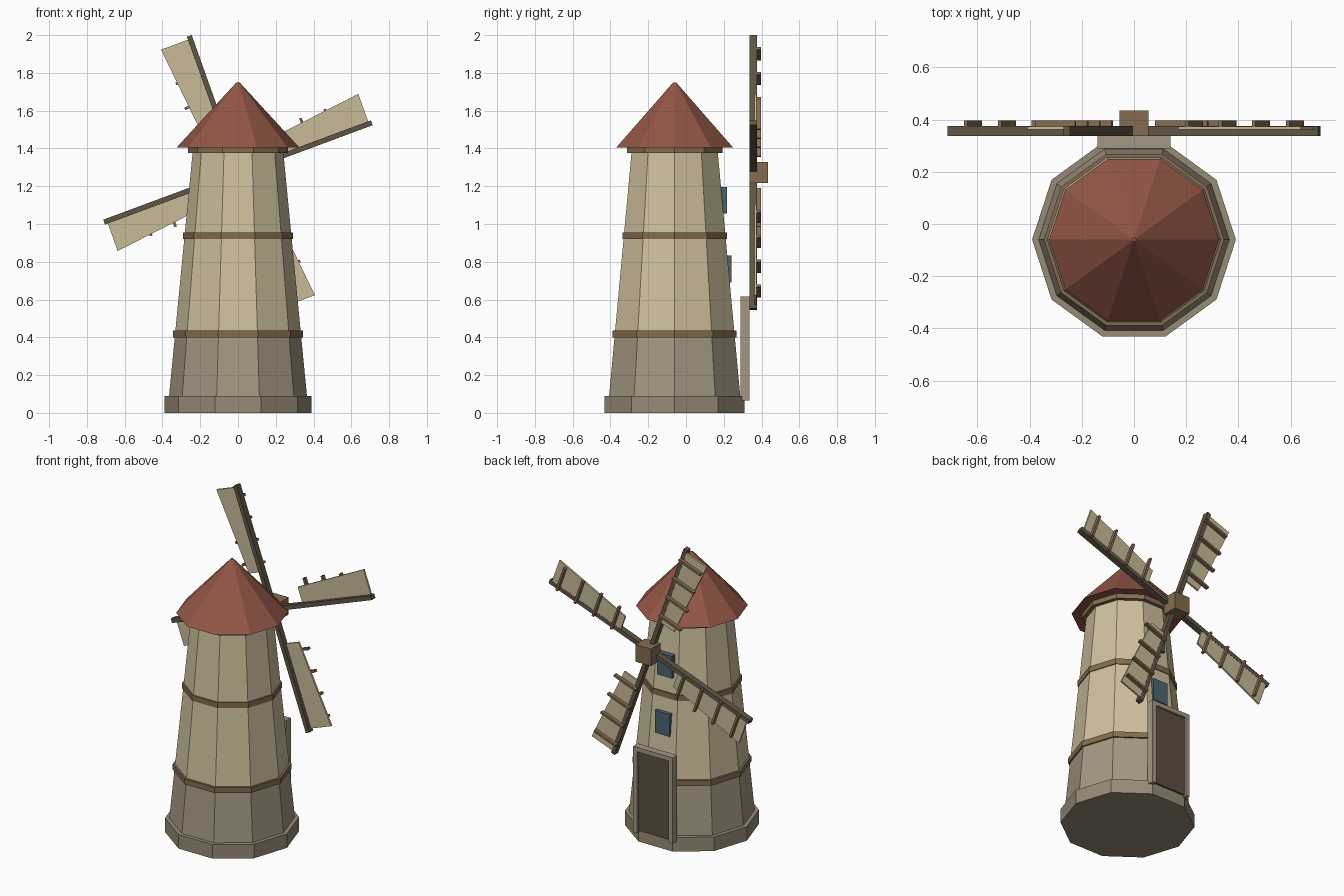
import bpy
import math
from mathutils import Matrix

cube = bpy.data.objects.get("Cube")
if cube:
    bpy.data.objects.remove(cube, do_unlink=True)


def material(name, *rgb):
    """Flat material from 0-255 sRGB values."""
    linear = [((c / 255 + 0.055) / 1.055) ** 2.4 for c in rgb] + [1.0]
    mat = bpy.data.materials.new(name)
    mat.use_nodes = True
    mat.diffuse_color = linear
    mat.node_tree.nodes["Principled BSDF"].inputs["Base Color"].default_value = linear
    return mat


plaster = material("cream_plaster", 206, 192, 157)
canvas = material("sail_canvas", 200, 187, 152)
stone = material("stone", 164, 151, 130)
plinth_stone = material("plinth_stone", 150, 139, 118)
wood = material("brown_wood", 133, 108, 78)
dark_wood = material("dark_wood", 96, 85, 69)
door_wood = material("door_wood", 92, 78, 66)
tile = material("red_roof", 146, 86, 70)
glass = material("window_blue", 76, 101, 110)

SIDES = 10
TOWER_Y = -0.06


def make(name, mat, verts, faces, matrix=None):
    mesh = bpy.data.meshes.new(name)
    mesh.from_pydata(verts, [], faces)
    if matrix:
        mesh.transform(matrix)
    mesh.materials.append(mat)
    obj = bpy.data.objects.new(name, mesh)
    bpy.context.collection.objects.link(obj)
    return obj


def frustum(name, mat, z0, r0, z1, r1):
    """Ten-sided tapered drum with flat sides to the front and back."""
    verts = []
    for z, r in ((z0, r0), (z1, r1)):
        for i in range(SIDES):
            a = math.tau * i / SIDES
            verts.append((r * math.cos(a), TOWER_Y + r * math.sin(a), z))
    faces = [tuple(reversed(range(SIDES))), tuple(range(SIDES, 2 * SIDES))]
    for i in range(SIDES):
        j = (i + 1) % SIDES
        faces.append((i, j, SIDES + j, SIDES + i))
    return make(name, mat, verts, faces)


def plate(name, mat, outline, y0, y1, matrix=None):
    """Extrude an (x, z) outline, counter-clockwise from the front, along y."""
    n = len(outline)
    verts = [(x, y, z) for y in (y0, y1) for x, z in outline]
    faces = [tuple(range(n)), tuple(reversed(range(n, 2 * n)))]
    for i in range(n):
        j = (i + 1) % n
        faces.append((i, n + i, n + j, j))
    return make(name, mat, verts, faces, matrix)


def box(name, mat, x0, x1, y0, y1, z0, z1, matrix=None):
    return plate(name, mat, [(x0, z0), (x1, z0), (x1, z1), (x0, z1)], y0, y1, matrix)


# Tower
frustum("plinth", plinth_stone, 0, 0.39, 0.09, 0.39)
frustum("stone_base", stone, 0.09, 0.365, 0.42, 0.333)
frustum("plaster_tower", plaster, 0.42, 0.333, 1.38, 0.24)
for label, z0, z1, r in (("lower", 0.40, 0.435, 0.345),
                         ("middle", 0.92, 0.955, 0.29),
                         ("top", 1.375, 1.405, 0.265)):
    frustum(label + "_band", wood, z0, r, z1, r)
frustum("roof", tile, 1.405, 0.325, 1.75, 0.008)

# Door with its surround, and two windows above
box("door", door_wood, -0.112, 0.112, 0.292, 0.322, 0.075, 0.59)
for side, x in (("right", -0.126), ("left", 0.126)):
    box(side + "_door_jamb", stone, x - 0.014, x + 0.014, 0.289, 0.336, 0.065, 0.587)
box("door_lintel", stone, -0.14, 0.14, 0.289, 0.336, 0.587, 0.615)
box("lower_window", glass, -0.053, 0.053, 0.19, 0.241, 0.69, 0.833)
box("upper_window", glass, -0.053, 0.053, 0.16, 0.218, 1.055, 1.197)

# Hub and four sail arms
HUB_Z = 1.273
box("hub", wood, -0.055, 0.055, 0.337, 0.435, HUB_Z - 0.055, HUB_Z + 0.055)
place = Matrix.Translation((0, 0, HUB_Z)) @ Matrix.Diagonal((1, 1, 1.02, 1))
for k in range(4):
    turn = place @ Matrix.Rotation(-math.radians(20 + 90 * k), 4, "Y")
    box(f"sail_arm_{k + 1}", dark_wood, 0, 0.754, 0.337, 0.375, -0.0135, 0.0135, turn)
    plate(f"sail_{k + 1}", canvas,
          [(0.22, 0.01), (0.738, 0.01), (0.738, 0.165), (0.22, 0.107)],
          0.362, 0.374, turn)
    for s in range(4):
        u = 0.27 + 0.137 * s
        box(f"sail_slat_{k + 1}_{s + 1}", wood, u - 0.007, u + 0.007,
            0.374, 0.397, -0.01, 0.152, turn)
